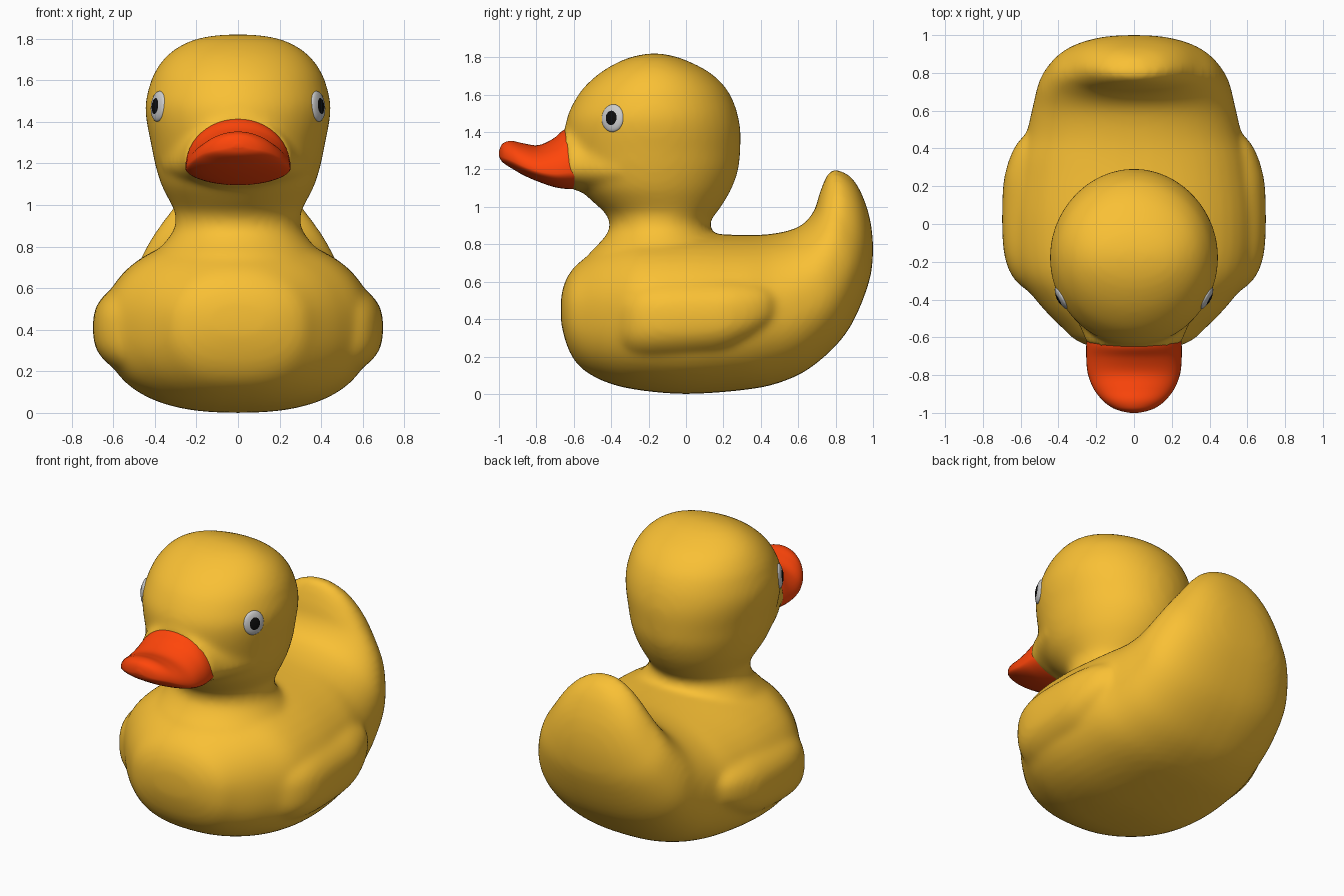
import bpy, bmesh, math
from mathutils import Vector

if "Cube" in bpy.data.objects:
    bpy.data.objects.remove(bpy.data.objects["Cube"])


def material(name, rgb):
    m = bpy.data.materials.new(name)
    m.diffuse_color = (*rgb, 1)
    m.use_nodes = True
    m.node_tree.nodes["Principled BSDF"].inputs["Base Color"].default_value = m.diffuse_color
    return m


yellow = material("yellow", (0.95, 0.53, 0.035))
orange = material("orange", (1.0, 0.06, 0.003))
white = material("white", (0.6, 0.6, 0.6))
black = material("black", (0.004, 0.004, 0.004))


def smooth_stations(rows, steps=5):
    """Catmull-Rom interpolation of the section rows."""
    out = []
    for i in range(len(rows) - 1):
        a, b, c, d = (rows[max(0, min(len(rows) - 1, i + k))] for k in (-1, 0, 1, 2))
        for s in range(steps):
            t = s / steps
            out.append([0.5 * (2 * q + (r - p) * t + (2 * p - 5 * q + 4 * r - u) * t * t
                               + (3 * q - p - 3 * r + u) * t ** 3)
                        for p, q, r, u in zip(a, b, c, d)])
    return out + [list(rows[-1])]


def loft(bm, rows, n=2.0, n_low=None, mid=0.5, seg=48):
    """Skin symmetric rounded sections; row = y1, z1, y2, z2, half width."""
    rings = []
    for y1, z1, y2, z2, w in smooth_stations(rows):
        ring = []
        for k in range(seg):
            t = 2 * math.pi * k / seg
            e = 2 / (n_low if n_low and k > seg / 2 else n)
            c, s = (math.copysign(abs(f) ** e, f) for f in (math.cos(t), math.sin(t)))
            h = mid + s * ((1 - mid) if s > 0 else mid)
            ring.append(bm.verts.new((max(w, 0.01) * c, y1 + (y2 - y1) * h, z1 + (z2 - z1) * h)))
        rings.append(ring)
    for a, b in zip(rings, rings[1:]):
        for k in range(seg):
            j = (k + 1) % seg
            bm.faces.new((a[k], a[j], b[j], b[k]))
    bm.faces.new(rings[0])
    bm.faces.new(rings[-1])


def make_object(name, bm, mat):
    bmesh.ops.recalc_face_normals(bm, faces=bm.faces)
    for f in bm.faces:
        f.smooth = True
    me = bpy.data.meshes.new(name)
    bm.to_mesh(me)
    bm.free()
    me.materials.append(mat)
    ob = bpy.data.objects.new(name, me)
    bpy.context.collection.objects.link(ob)
    return ob


bm = bmesh.new()
# Torso sweeping up into the tail (lower point, upper point, half width)
loft(bm, [
    (-.67, .42, -.67, .47, .05), (-.66, .34, -.66, .56, .18), (-.62, .22, -.62, .65, .30),
    (-.55, .13, -.55, .72, .38), (-.42, .06, -.42, .80, .505), (-.25, .02, -.25, .85, .62),
    (0, 0, 0, .86, .65), (.3, .02, .3, .85, .62), (.5, .06, .45, .855, .57),
    (.68, .15, .57, .88, .535), (.86, .33, .64, .92, .50), (.97, .57, .69, .99, .43),
    (1.0, .75, .71, 1.06, .35), (.985, .93, .74, 1.14, .26), (.935, 1.08, .77, 1.19, .16),
    (.88, 1.165, .80, 1.205, .05)], n=2.15, n_low=2.45)
# Wings: a rounded belt passing through the torso
loft(bm, [
    (-.40, .20, -.40, .58, .47), (-.31, .14, -.31, .65, .62), (-.15, .12, -.15, .69, .69),
    (.15, .14, .15, .69, .697), (.30, .19, .30, .68, .675), (.42, .27, .42, .65, .625),
    (.50, .35, .50, .60, .55)], n=2.7)
# Neck and head (front point, back point, half width)
loft(bm, [(f, z, b, z, w) for z, f, b, w in [
    (.70, -.54, .30, .42), (.76, -.51, .27, .405), (.81, -.46, .20, .36),
    (.87, -.415, .14, .315), (.92, -.41, .13, .30), (.97, -.435, .165, .305),
    (1.02, -.49, .20, .33), (1.1, -.57, .245, .37), (1.2, -.62, .28, .40),
    (1.3, -.64, .29, .42), (1.4, -.645, .292, .44), (1.48, -.635, .28, .446),
    (1.56, -.60, .255, .43), (1.64, -.545, .21, .40), (1.72, -.455, .125, .34),
    (1.78, -.35, .01, .25), (1.81, -.26, -.08, .15), (1.82, -.19, -.15, .05)]])
# Muzzle behind the beak
loft(bm, [(-.36, 1.06, -.36, 1.47, .37), (-.46, 1.065, -.48, 1.46, .325),
          (-.55, 1.08, -.57, 1.44, .28), (-.625, 1.095, -.655, 1.415, .25)], mid=.35)
body = make_object("body", bm, yellow)
mod = body.modifiers.new("merge", 'REMESH')
mod.mode, mod.voxel_size, mod.use_smooth_shade = 'VOXEL', 0.018, True
mod = body.modifiers.new("soften", 'SMOOTH')
mod.factor, mod.iterations = 0.5, 14

# Beak
bm = bmesh.new()
loft(bm, [
    (-.56, 1.10, -.58, 1.42, .245), (-.62, 1.095, -.65, 1.413, .252),
    (-.70, 1.105, -.71, 1.365, .253), (-.79, 1.135, -.79, 1.33, .245),
    (-.87, 1.17, -.87, 1.34, .215), (-.93, 1.205, -.93, 1.353, .17),
    (-.97, 1.23, -.97, 1.345, .12), (-.99, 1.25, -.99, 1.325, .07),
    (-1.0, 1.275, -1.0, 1.295, .02)], mid=.28)
make_object("beak", bm, orange)

# Eyes, set on the head surface by a ray from the side
ev = body.evaluated_get(bpy.context.evaluated_depsgraph_get())
hit, loc, nor, _ = ev.ray_cast(Vector((1, -.395, 1.475)), Vector((-1, 0, 0)))
if not hit:
    loc, nor = Vector((.395, -.395, 1.475)), Vector((.9, -.43, .05)).normalized()
for side, sx in (("left", -1), ("right", 1)):
    for part, mat, rx, ry, depth, lift in (("eye_white", white, .066, .074, .022, -.008),
                                           ("pupil", black, .038, .044, .012, .005)):
        bm = bmesh.new()
        bmesh.ops.create_uvsphere(bm, u_segments=32, v_segments=16, radius=1)
        bmesh.ops.scale(bm, vec=(rx, ry, depth), verts=bm.verts)
        ob = make_object(f"{side}_{part}", bm, mat)
        p, d = loc + nor * lift, nor.copy()
        p.x *= sx
        d.x *= sx
        ob.location = p
        ob.rotation_euler = d.to_track_quat('Z', 'Y').to_euler()
